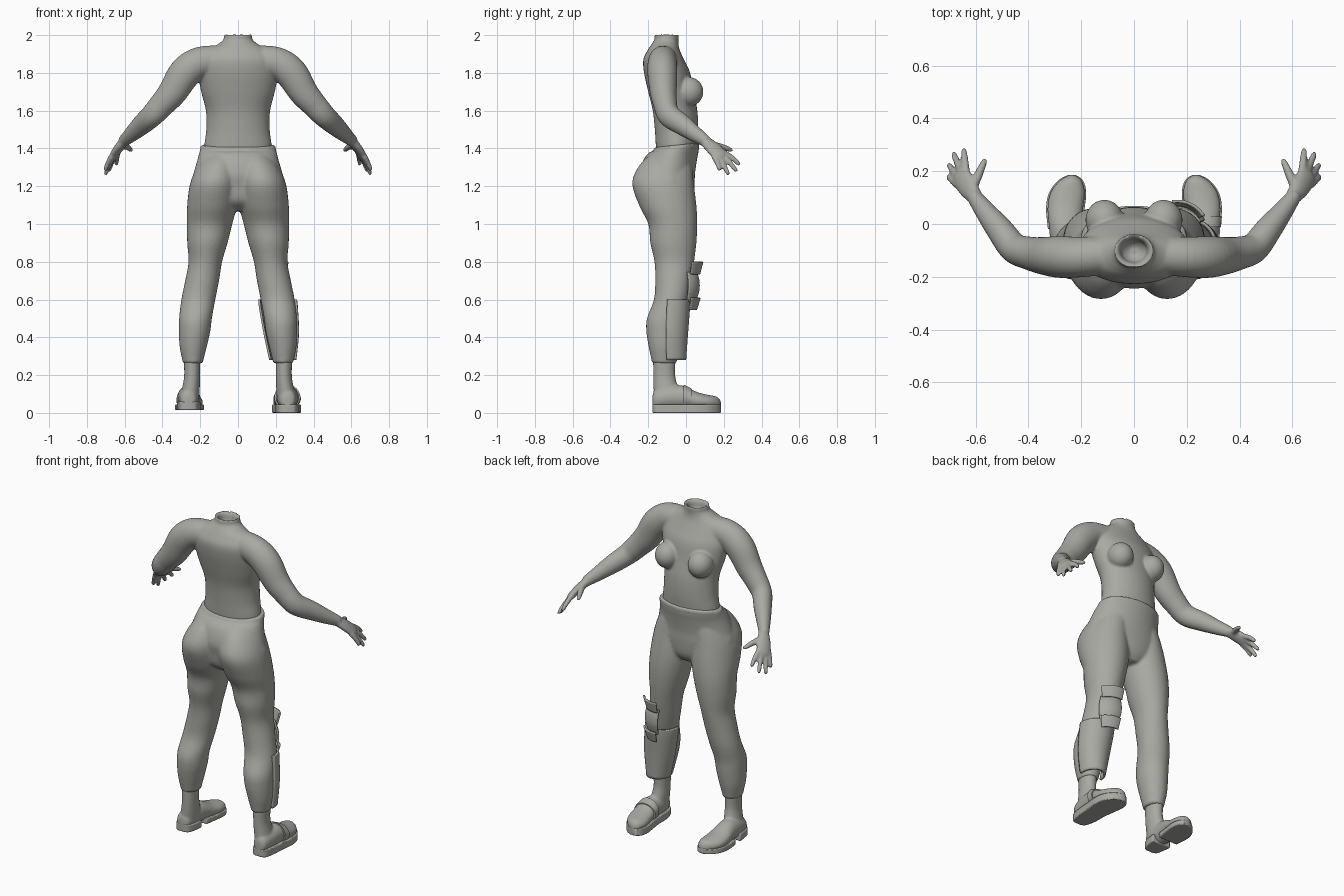
import bpy, bmesh, math
from mathutils import Vector, Matrix

if "Cube" in bpy.data.objects:
    bpy.data.objects.remove(bpy.data.objects["Cube"], do_unlink=True)

clay = bpy.data.materials.new("warm grey clay")
clay.use_nodes = True
GREY = (0.40, 0.40, 0.37, 1)
clay.diffuse_color = GREY
clay.node_tree.nodes["Principled BSDF"].inputs["Base Color"].default_value = GREY

X, Y, Z = Vector((1, 0, 0)), Vector((0, 1, 0)), Vector((0, 0, 1))


def smooth_keys(keys, steps=5):
    """Catmull-Rom curve through tuples of any length."""
    out, last = [], len(keys) - 1
    for i in range(last):
        p = [keys[max(0, min(last, i + k))] for k in (-1, 0, 1, 2)]
        for j in range(steps):
            t = j / steps
            out.append(tuple(
                b + .5 * t * (c - a + t * (2 * a - 5 * b + 4 * c - d + t * (3 * (b - c) + d - a)))
                for a, b, c, d in zip(*p)))
    return out + [tuple(keys[-1])]


def loft(bm, keys, side=1, axes=None, ref=Z, segs=32):
    """Skin ellipses (x, y, z, radius_a, radius_b); fixed axes or following the path."""
    keys = smooth_keys([(k[0] * side,) + tuple(k[1:]) for k in keys])
    pts = [Vector(k[:3]) for k in keys]
    rings = []
    for i, k in enumerate(keys):
        if axes:
            u, v = axes
        else:
            t = (pts[min(i + 1, len(pts) - 1)] - pts[max(i - 1, 0)]).normalized()
            u = (ref - t * ref.dot(t)).normalized()
            v = t.cross(u)
        ring = []
        for n in range(segs):
            a = math.tau * n / segs
            ring.append(bm.verts.new(pts[i] + u * k[3] * math.cos(a) + v * k[4] * math.sin(a)))
        rings.append(ring)
    for r0, r1 in zip(rings, rings[1:]):
        for n in range(segs):
            m = (n + 1) % segs
            bm.faces.new((r0[n], r0[m], r1[m], r1[n]))
    bm.faces.new(rings[0])
    bm.faces.new(rings[-1])


def finish(name, bm, voxel=None, relax=4):
    bmesh.ops.recalc_face_normals(bm, faces=bm.faces[:])
    for f in bm.faces:
        f.smooth = True
    mesh = bpy.data.meshes.new(name)
    bm.to_mesh(mesh)
    bm.free()
    mesh.materials.append(clay)
    ob = bpy.data.objects.new(name, mesh)
    bpy.context.collection.objects.link(ob)
    if voxel:
        rm = ob.modifiers.new("fuse", 'REMESH')
        rm.mode, rm.voxel_size, rm.use_smooth_shade = 'VOXEL', voxel, True
        sm = ob.modifiers.new("relax", 'SMOOTH')
        sm.factor, sm.iterations = .5, relax
    else:
        bpy.context.view_layer.objects.active = ob
        ob.select_set(True)
        bpy.ops.object.shade_smooth_by_angle(angle=math.radians(40))
        ob.select_set(False)
    return ob


# Upper body: torso with hollow neck opening, bust, arms and hands
bm = bmesh.new()
torso = [(1.36, -.05, .178, .105), (1.42, -.05, .178, .110), (1.5, -.05, .168, .115),
         (1.6, -.058, .170, .118), (1.7, -.08, .195, .12), (1.8, -.10, .212, .122),
         (1.87, -.118, .205, .108), (1.92, -.118, .165, .085), (1.95, -.112, .11, .072),
         (1.975, -.104, .078, .064), (2.003, -.102, .072, .064), (1.99, -.102, .054, .048),
         (1.95, -.102, .046, .04), (1.925, -.102, .02, .02)]
loft(bm, [(0, cy, z, rx, ry) for z, cy, rx, ry in torso], axes=(X, Y), segs=48)

arm = [(.08, -.115, 1.865, .08), (.2, -.125, 1.855, .083), (.28, -.125, 1.80, .086),
       (.345, -.12, 1.70, .077), (.40, -.11, 1.635, .068), (.455, -.09, 1.575, .062),
       (.51, -.02, 1.525, .055), (.565, .05, 1.475, .042), (.61, .11, 1.435, .03)]
palm = [(.60, .10, 1.44, .03, .026), (.63, .14, 1.405, .042, .023),
        (.655, .18, 1.365, .044, .02), (.663, .195, 1.35, .036, .014)]
tips = [(.645, .283, 1.315), (.685, .268, 1.28), (.702, .225, 1.263), (.704, .18, 1.285)]
for s in (1, -1):
    bust = Matrix.Translation((.112 * s, .015, 1.70)) @ Matrix.Diagonal((.072, .077, .078, 1))
    bmesh.ops.create_uvsphere(bm, u_segments=32, v_segments=16, radius=1, matrix=bust)
    loft(bm, [k + (k[3] * .92,) for k in arm], s)
    spread = Vector((.45 * s, -.85, -.25))
    loft(bm, palm, s, ref=spread)
    for i, tip in enumerate(tips):
        k = (i - 1.5) * .022
        base = Vector((.652 + .45 * k, .175 - .85 * k, 1.368 - .25 * k))
        end = Vector(tip)
        mid = base.lerp(end, .55) + Z * .006
        loft(bm, [(*base, .016, .016), (*mid, .014, .014), (*base.lerp(end, .95), .011, .011),
                  (*end, .005, .005)], s, ref=X, segs=12)
    loft(bm, [(.617, .125, 1.42, .02, .02), (.59, .185, 1.41, .017, .017),
              (.568, .235, 1.393, .012, .012), (.563, .247, 1.388, .005, .005)], s, segs=12)
finish("upper_body", bm, .007)

# Trousers: pelvis and two legs fused together
bm = bmesh.new()
pelvis = [(1.418, -.05, .198, .12), (1.40, -.052, .2, .122), (1.35, -.08, .212, .14),
          (1.27, -.098, .235, .146), (1.2, -.095, .25, .14), (1.12, -.09, .19, .125),
          (1.07, -.075, .09, .08)]
loft(bm, [(0, cy, z, rx, ry) for z, cy, rx, ry in pelvis], axes=(X, Y), segs=48)
leg = [(.09, -.08, 1.38, .06, .09), (.105, -.105, 1.32, .1, .135), (.125, -.122, 1.22, .127, .163),
       (.137, -.097, 1.1, .132, .152), (.15, -.07, 1.0, .12, .13), (.162, -.067, .9, .107, .122),
       (.173, -.062, .8, .089, .105), (.19, -.068, .7, .09, .095), (.21, -.08, .6, .09, .09),
       (.225, -.11, .5, .087, .097), (.23, -.115, .43, .083, .095), (.237, -.115, .35, .072, .083),
       (.239, -.115, .28, .056, .068), (.239, -.115, .262, .054, .066)]
for s in (1, -1):
    loft(bm, leg, s, axes=(X, Y))
for v in bm.verts:
    if v.co.z > 1.385:
        v.co.z += .1 * (v.co.y + .05)      # waistband rises toward the belly
finish("trousers", bm, .009)

# Footwear stations: y, centre x, half width, top height
foot = [(-.178, .262, .02, .09), (-.163, .262, .045, .12), (-.1, .26, .06, .14),
        (-.02, .262, .064, .145), (.06, .26, .073, .11), (.12, .251, .07, .095),
        (.165, .24, .047, .085), (.186, .235, .014, .06)]


def sole(name, s, y0, y1, z0, z1):
    """Extruded outline of the foot between two lengthwise limits."""
    bm = bmesh.new()
    st = [k for k in smooth_keys(foot) if y0 <= k[0] <= y1]
    outline = [((k[1] + k[2]) * s, k[0]) for k in st]
    outline += [((k[1] - k[2]) * s, k[0]) for k in reversed(st)]
    f = bm.faces.new([bm.verts.new((x, y, z0)) for x, y in outline])
    r = bmesh.ops.extrude_face_region(bm, geom=[f])
    top = [g for g in r["geom"] if isinstance(g, bmesh.types.BMVert)]
    bmesh.ops.translate(bm, verts=top, vec=(0, 0, z1 - z0))
    ob = finish(name, bm)
    bev = ob.modifiers.new("rounded edge", 'BEVEL')
    bev.width, bev.segments, bev.limit_method = .006, 2, 'ANGLE'


for s, label in ((1, "left"), (-1, "right")):
    bm = bmesh.new()
    loft(bm, [(cx, y, (h + .02) / 2, w - .005, (h - .02) / 2) for y, cx, w, h in foot],
         s, axes=(X, Z))
    loft(bm, [(.243, -.115, .28, .044, .06), (.243, -.115, .2, .042, .058),
              (.248, -.108, .14, .046, .064), (.258, -.1, .07, .052, .07)], s, axes=(X, Y))
    finish(label + "_shoe", bm, .007, 5)
sole("left_sole", 1, -.2, .2, 0, .045)
sole("right_front_sole", -1, -.02, .2, .014, .045)
sole("right_heel", -1, -.2, -.065, .014, .06)

# Instep strap on the left shoe
bm = bmesh.new()
loft(bm, [(.261, -.012, .083, .069, .066), (.261, .008, .08, .07, .06), (.26, .028, .075, .073, .055)],
     axes=(X, Z))
finish("left_shoe_strap", bm)


def shell(name, rings, facing, span, thick):
    """Curved plate: arcs (cx, cy, z, rx, ry) around a facing angle measured from +y."""
    bm = bmesh.new()
    rows, n = [], 24
    for cx, cy, z, rx, ry in smooth_keys(rings, 6):
        arc = [math.radians(facing + span * (2 * i / n - 1)) for i in range(n + 1)]
        rows.append([bm.verts.new((cx + rx * math.sin(a), cy + ry * math.cos(a), z)) for a in arc])
    for r0, r1 in zip(rows, rows[1:]):
        for i in range(n):
            bm.faces.new((r0[i], r1[i], r1[i + 1], r0[i + 1]))
    ob = finish(name, bm)
    sol = ob.modifiers.new("thickness", 'SOLIDIFY')
    sol.thickness, sol.offset = thick, 0


# Left leg armour: shin guard and three knee plates
shell("shin_guard", [(.21, -.078, .6, .097, .095), (.215, -.08, .55, .097, .095),
                     (.229, -.085, .42, .088, .09), (.237, -.085, .28, .066, .08)], 5, 98, .012)
shell("upper_knee_plate", [(.165, -.03, .8, .117, .117), (.165, -.03, .735, .1, .1)], 24, 34, .01)
shell("knee_cap", [(.168, -.035, .745, .088, .088), (.172, -.035, .70, .1, .1),
                   (.175, -.035, .65, .1, .1), (.178, -.035, .59, .082, .082)], 24, 38, .012)
shell("lower_knee_plate", [(.178, -.035, .61, .108, .108), (.178, -.035, .545, .088, .088)], 22, 32, .01)
